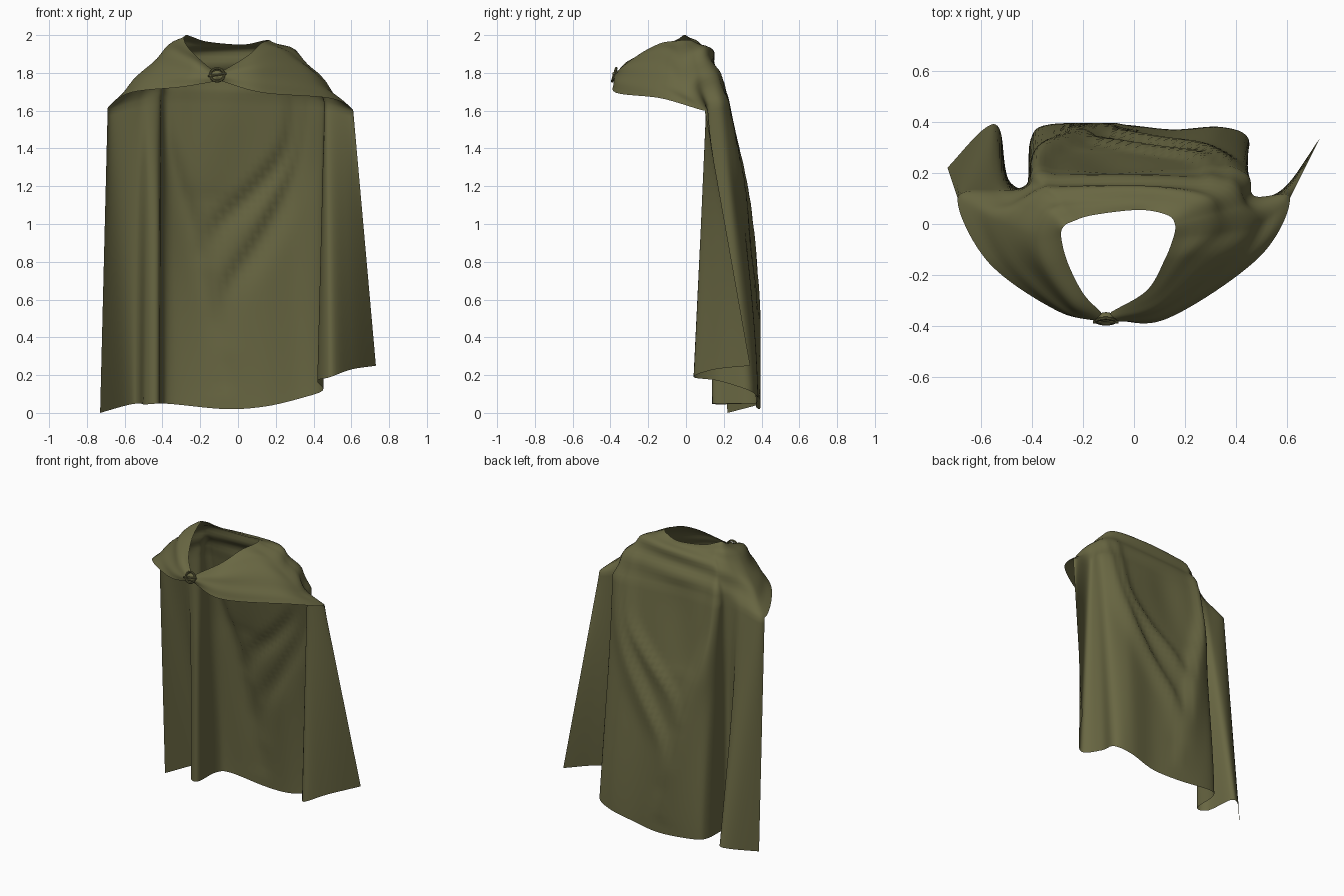
import bpy, bmesh, math
from mathutils import Vector

if "Cube" in bpy.data.objects:
    bpy.data.objects.remove(bpy.data.objects["Cube"])

olive = bpy.data.materials.new("olive cloth")
olive.diffuse_color = (0.14, 0.135, 0.055, 1)
olive.use_nodes = True
olive.node_tree.nodes["Principled BSDF"].inputs["Base Color"].default_value = olive.diffuse_color

# Cloak rings, from left of the clasp round the back to right of the clasp
NECK = [(-.13, -.345, 1.81), (-.20, -.27, 1.87), (-.26, -.15, 1.93), (-.285, -.05, 1.975),
        (-.275, -.01, 2.0), (-.24, .01, 1.99), (-.16, .035, 1.965), (.02, .055, 1.95),
        (.13, .035, 1.97), (.16, 0, 1.975), (.155, -.05, 1.97), (.12, -.14, 1.955),
        (.05, -.26, 1.89), (-.09, -.345, 1.805)]
COLLAR = [(-.125, -.37, 1.79), (-.23, -.31, 1.86), (-.34, -.17, 1.91), (-.385, -.05, 1.925),
          (-.36, .05, 1.94), (-.31, .09, 1.94), (-.24, .11, 1.93), (.06, .125, 1.93),
          (.26, .10, 1.93), (.32, .04, 1.90), (.34, -.03, 1.87), (.25, -.13, 1.90),
          (.09, -.31, 1.85), (-.10, -.37, 1.795)]
SHOULDER = [(-.12, -.385, 1.775), (-.27, -.335, 1.79), (-.46, -.15, 1.79), (-.55, .02, 1.76),
            (-.47, .08, 1.79), (-.39, .13, 1.81), (-.30, .165, 1.82), (.09, .17, 1.82),
            (.35, .15, 1.81), (.43, .07, 1.77), (.49, 0, 1.71), (.40, -.14, 1.76),
            (.12, -.345, 1.775), (-.10, -.385, 1.78)]
EDGE = [(-.12, -.38, 1.755), (-.30, -.34, 1.725), (-.57, -.15, 1.695), (-.69, .10, 1.61),
        (-.53, .13, 1.65), (-.42, .14, 1.67), (-.35, .205, 1.67), (.08, .21, 1.66),
        (.42, .20, 1.65), (.47, .11, 1.63), (.61, .10, 1.60), (.49, -.13, 1.665),
        (.13, -.37, 1.695), (-.10, -.375, 1.76)]
# Bottom hem, from the left free edge to the right free edge
HEM = [(-.73, .22, 0), (-.59, .37, .04), (-.525, .37, .05), (-.495, .18, .045), (-.42, .15, .05),
       (-.405, .33, .05), (-.33, .39, .045), (-.06, .39, .02), (.15, .37, .035), (.34, .38, .08),
       (.45, .33, .12), (.42, .17, .17), (.49, .04, .19), (.60, .15, .23), (.73, .34, .25)]
# Draped folds on the back: depth, width, steep side, then the x, z path
RIDGES = [(.045, .11, 1, [(-.36, 1.92), (-.38, 1.5), (-.33, 1.25), (-.25, 1), (-.17, .6), (-.06, .1)]),
          (.032, .07, -1, [(.30, 1.9), (.27, 1.45), (.11, 1.21), (-.1, 1), (-.2, .8)]),
          (.035, .08, -1, [(.40, 1.85), (.36, 1.45), (.27, 1.2), (.1, .9), (-.06, .65), (-.1, .35)]),
          (-.02, .13, 0, [(-.08, 1.75), (-.1, 1.5), (-.15, 1.15)])]


def spline(pts, t):
    """Point on a smooth curve through pts, t counted in points."""
    pts = [Vector(p) for p in pts]
    pts = [pts[0] * 2 - pts[1]] + pts + [pts[-1] * 2 - pts[-2]]
    i = min(int(t), len(pts) - 4)
    f = t - i
    a, b, c, d = pts[i:i + 4]
    return 0.5 * (2 * b + (c - a) * f + (2 * a - 5 * b + 4 * c - d) * f * f
                  + (3 * b - a - 3 * c + d) * f ** 3)


def smooth_path(path):
    n = (len(path) - 1) * 5
    return [spline([Vector((x, z, 0)) for x, z in path], i / 5) for i in range(n + 1)]


PATHS = [(amp, w, side, smooth_path(path)) for amp, w, side, path in RIDGES]


def ridge(x, z):
    """Depth of all folds at a point, steeper on one side of each."""
    total = 0
    p = Vector((x, z, 0))
    for amp, w, side, path in PATHS:
        best = None
        for i, (a, b) in enumerate(zip(path, path[1:])):
            ab = b - a
            f = max(0, min(1, (p - a).dot(ab) / ab.length_squared))
            off = p - (a + ab * f)
            if best is None or off.length < best[0]:
                # positive = towards +x for a path running down
                best = (off.length, -ab.y * off.x + ab.x * off.y, (i + f) / (len(path) - 1))
        d, sign, t = best
        width = w * .4 if sign * side > 0 else w
        total += amp * math.sin(math.pi * t) ** .6 * math.exp(-(d / width) ** 2)
    return total


def fold(p):
    """Push the back of the cloth in and out along the folds."""
    k = max(0, min(1, (p.y - .06) / .1)) * max(0, min(1, (.48 - abs(p.x)) / .1))
    if k > 0:
        p.y = min(p.y + ridge(p.x, p.z) * k, .395)
    p.z = max(0, min(2, p.z))
    return p


SUB, TOP, LOW = 6, 18, 44
COLS = 26 * SUB
FREE_L, FREE_R = 6 * SUB, 20 * SUB

# Cloak: collar band all round, hanging body only between the free edges
bm = bmesh.new()
grid = []
for c in range(COLS + 1):
    u = c / SUB
    rings = [spline(r, u / 2) for r in (NECK, COLLAR, SHOULDER, EDGE)]
    column = []
    for r in range(TOP + 1):
        v = 3 * r / TOP
        p = spline(rings, v)
        # soft cowl wrinkles
        amp = .013 * math.sin(math.pi * u / 26) * math.sin(math.pi * v / 3)
        out = Vector((p.x + .07, p.y + .08, .12)).normalized()
        p += out * amp * math.sin(5.5 * v + .55 * u)
        column.append(bm.verts.new(fold(p)))
    if FREE_L <= c <= FREE_R:
        top, hem = rings[3], spline(HEM, u - 6)
        centre = max(0, min(1, (.47 - abs(hem.x)) / .12))
        power = 1 + .55 * centre
        for r in range(1, LOW + 1):
            s = r / LOW
            p = top.lerp(hem, s)
            p.y = top.y + (hem.y - top.y) * (1 - (1 - s) ** power)
            column.append(bm.verts.new(fold(p)))
    grid.append(column)
for a, b in zip(grid, grid[1:]):
    for r in range(min(len(a), len(b)) - 1):
        bm.faces.new((a[r], a[r + 1], b[r + 1], b[r]))
mesh = bpy.data.meshes.new("cloak")
bm.to_mesh(mesh)
bm.free()
cloak = bpy.data.objects.new("cloak", mesh)
bpy.context.collection.objects.link(cloak)
mesh.materials.append(olive)
for f in mesh.polygons:
    f.use_smooth = True


def finish(name):
    ob = bpy.context.object
    ob.name = name
    ob.data.materials.append(olive)
    bpy.ops.object.shade_smooth_by_angle()
    return ob


# Clasp: ring, cross pin and the gathered knot behind it
bpy.ops.mesh.primitive_torus_add(location=(-.11, -.38, 1.79), rotation=(math.pi / 2 - .3, 0, 0),
                                 major_radius=.036, minor_radius=.007,
                                 major_segments=28, minor_segments=8)
finish("clasp_ring")
bpy.ops.mesh.primitive_cylinder_add(location=(-.11, -.384, 1.79), rotation=(0, math.pi / 2 - .15, 0),
                                    radius=.006, depth=.10, vertices=10)
finish("clasp_pin")
bpy.ops.mesh.primitive_uv_sphere_add(location=(-.11, -.365, 1.785), segments=20, ring_count=12)
bpy.context.object.scale = (.035, .02, .028)
finish("clasp_knot")
